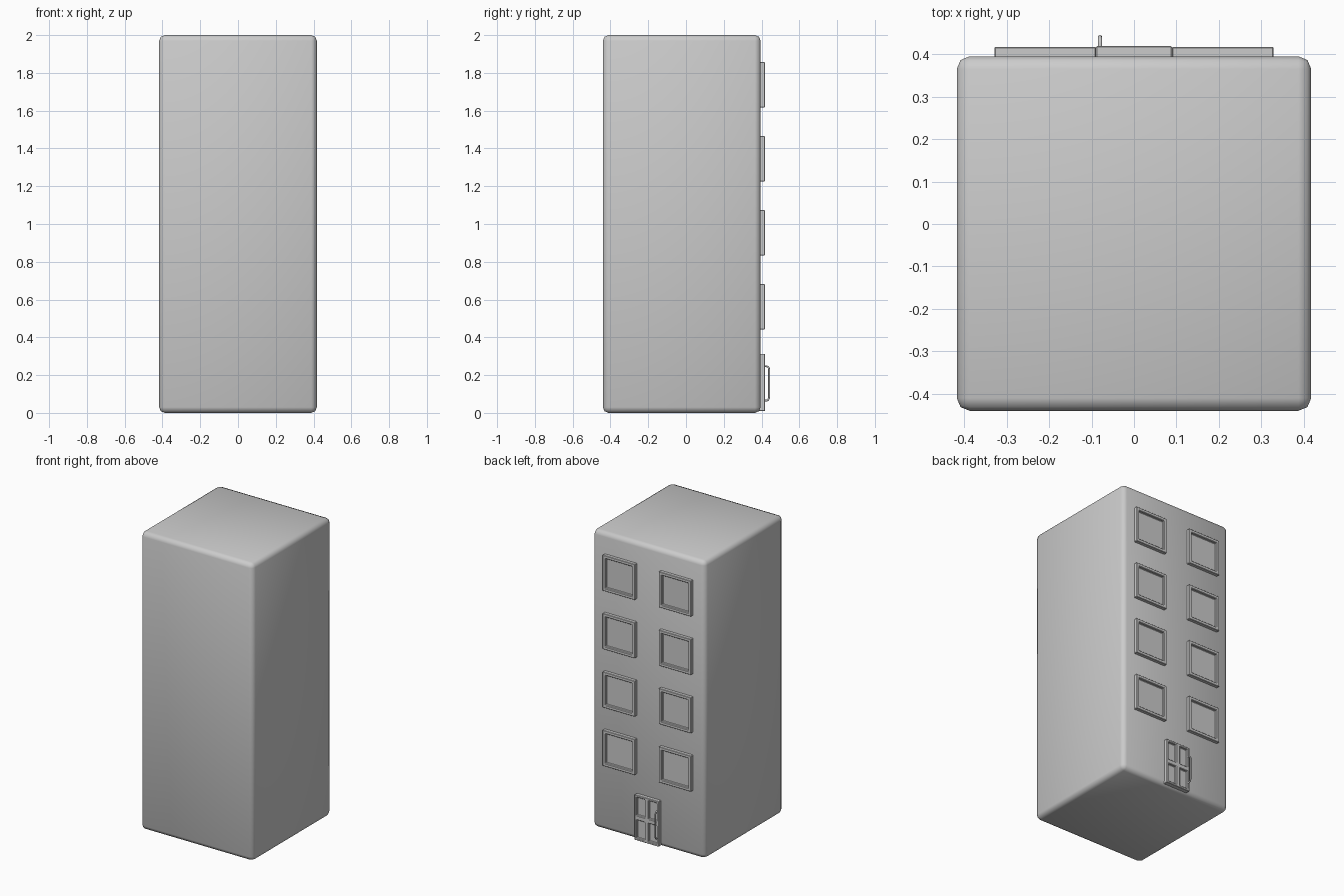
import bpy, bmesh
from math import radians
from mathutils import Matrix, Vector

if "Cube" in bpy.data.objects:
    bpy.data.objects.remove(bpy.data.objects["Cube"])

WALL = 0.395      # y of the back wall


def finish(bm, name, bevel, segments):
    bmesh.ops.recalc_face_normals(bm, faces=bm.faces)
    mesh = bpy.data.meshes.new(name)
    bm.to_mesh(mesh)
    bm.free()
    ob = bpy.data.objects.new(name, mesh)
    bpy.context.collection.objects.link(ob)
    mod = ob.modifiers.new("Bevel", 'BEVEL')
    mod.width, mod.segments, mod.limit_method = bevel, segments, 'ANGLE'
    return ob


def panel(name, cx, cz, w, h, front, nx, nz, border, recess):
    """Raised plate on the back wall with nx by nz recessed panes."""
    bm = bmesh.new()
    m = (Matrix.Translation((cx, front, cz)) @ Matrix.Rotation(radians(-90), 4, 'X')
         @ Matrix.Diagonal((w / 2, h / 2, 1, 1)))
    bmesh.ops.create_grid(bm, x_segments=nx, y_segments=nz, size=1, matrix=m)
    panes = bm.faces[:]
    rim = [e for e in bm.edges if e.is_boundary]
    # sides running back into the wall
    ext = bmesh.ops.extrude_edge_only(bm, edges=rim)["geom"]
    for v in ext:
        if isinstance(v, bmesh.types.BMVert):
            v.co.y = WALL - 0.008
    bmesh.ops.contextual_create(bm, geom=[e for e in ext if isinstance(e, bmesh.types.BMEdge)])
    # recessed panes
    bmesh.ops.inset_individual(bm, faces=panes, thickness=border)
    bmesh.ops.inset_individual(bm, faces=panes, thickness=0.003)
    for f in panes:
        for v in f.verts:
            v.co.y = front - recess
    return finish(bm, name, 0.0025, 1)


# Tower body
bm = bmesh.new()
bmesh.ops.create_cube(bm, size=1, matrix=Matrix.Translation((0, -0.0225, 1))
                      @ Matrix.Diagonal((0.835, 0.835, 2, 1)))
body = finish(bm, "tower_body", 0.03, 2)
body.data.polygons.foreach_set("use_smooth", [True] * 6)

# Windows, two columns by four floors
for floor in range(4):
    for side, label in ((-1, "left"), (1, "right")):
        panel(f"window_{label}_{floor + 1}", side * 0.209, 0.562 + 0.392 * floor,
              0.24, 0.24, 0.417, 1, 1, 0.028, 0.014)

# Door with four recessed panels
panel("door", 0, 0.161, 0.18, 0.304, 0.419, 2, 2, 0.02, 0.012)

# Door handle, a bent rod
curve = bpy.data.curves.new("door_handle", 'CURVE')
curve.dimensions = '3D'
curve.bevel_depth = 0.005
curve.bevel_resolution = 2
curve.use_fill_caps = True
half = [(0.405, 0.247), (0.426, 0.247), (0.433, 0.244), (0.438, 0.238), (0.44, 0.23)]
path = half + [(y, 0.312 - z) for y, z in reversed(half)]
spline = curve.splines.new('POLY')
spline.points.add(len(path) - 1)
for p, (y, z) in zip(spline.points, path):
    p.co = (-0.08, y, z, 1)
handle = bpy.data.objects.new("door_handle", curve)
bpy.context.collection.objects.link(handle)
